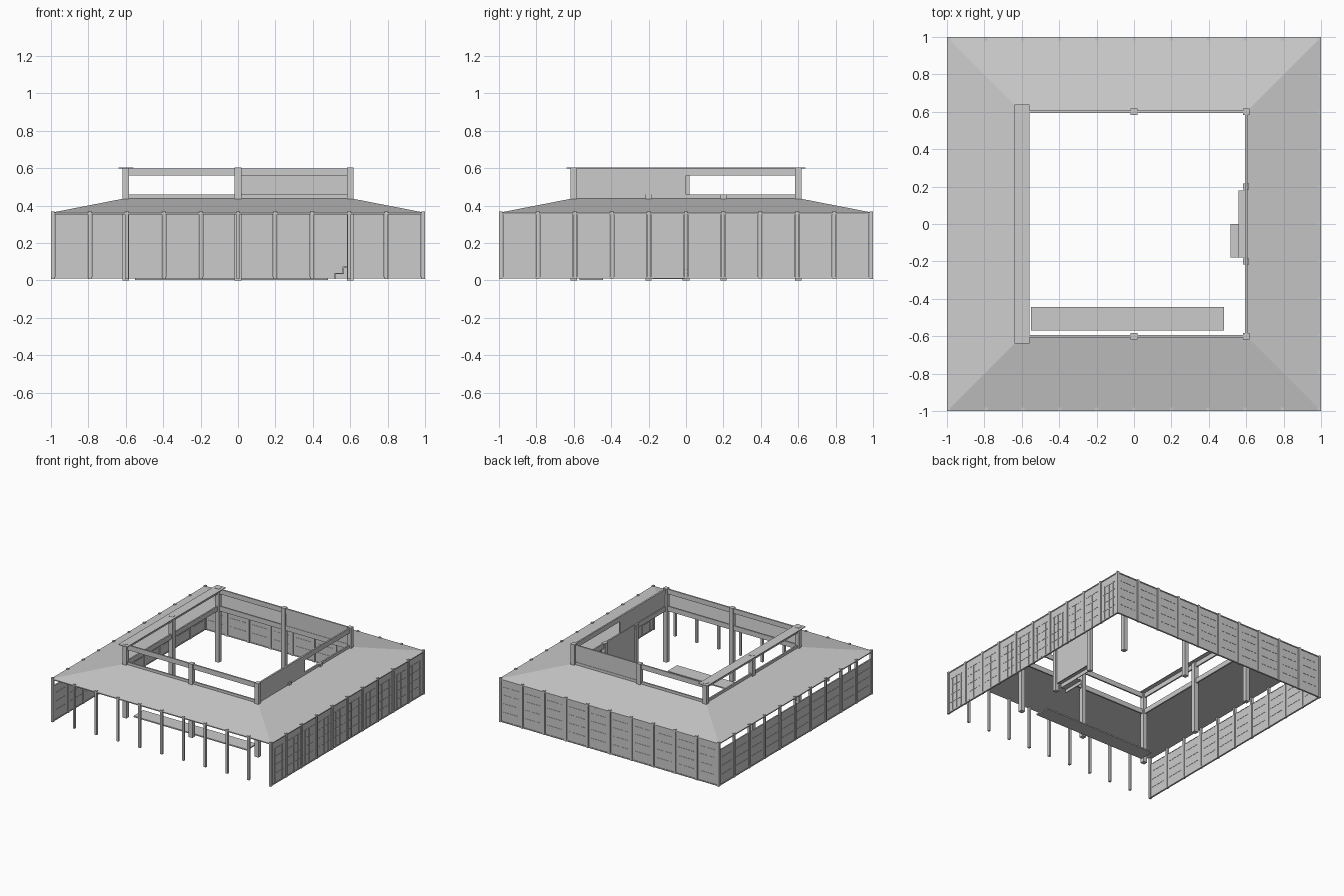
import bpy, bmesh
from mathutils import Matrix

if "Cube" in bpy.data.objects:
    bpy.data.objects.remove(bpy.data.objects["Cube"])


def boxes(name, items):
    """One object made of boxes given as (x0, x1, y0, y1, z0, z1)."""
    bm = bmesh.new()
    for x0, x1, y0, y1, z0, z1 in items:
        m = Matrix.Translation(((x0 + x1) / 2, (y0 + y1) / 2, (z0 + z1) / 2))
        m = m @ Matrix.Diagonal((x1 - x0, y1 - y0, z1 - z0, 1))
        bmesh.ops.create_cube(bm, size=1, matrix=m)
    me = bpy.data.meshes.new(name)
    bm.to_mesh(me)
    bm.free()
    ob = bpy.data.objects.new(name, me)
    bpy.context.collection.objects.link(ob)
    return ob


def post(x, y, top, w=0.018):
    return (x - w, x + w, y - w, y + w, 0, top)


def side(kind, a0, a1, d0, d1, z0, z1):
    """Box along one side: a = distance along it, d = distance from the centre."""
    if kind == "front":
        return (a0, a1, -d1, -d0, z0, z1)
    if kind == "back":
        return (a0, a1, d0, d1, z0, z1)
    if kind == "right":
        return (d0, d1, a0, a1, z0, z1)
    return (-d1, -d0, a0, a1, z0, z1)


# Sloping roof ring around the open courtyard
bm = bmesh.new()
rings = []
for r, z in ((1.0, 0.362), (0.6, 0.44), (0.6, 0.432), (1.0, 0.354)):
    rings.append([bm.verts.new((sx * r, sy * r, z))
                  for sx, sy in ((-1, -1), (1, -1), (1, 1), (-1, 1))])
for k in range(4):
    a, b = rings[k], rings[(k + 1) % 4]
    for i in range(4):
        j = (i + 1) % 4
        bm.faces.new((a[i], a[j], b[j], b[i]))
bmesh.ops.recalc_face_normals(bm, faces=bm.faces)
me = bpy.data.meshes.new("roof")
bm.to_mesh(me)
bm.free()
bpy.context.collection.objects.link(bpy.data.objects.new("roof", me))

# Slim outer posts, eleven to a side
marks = [-0.991 + 0.1982 * i for i in range(11)]
spots = {(round(m, 4), s) for m in marks for s in (-0.991, 0.991)}
spots |= {(s, round(m, 4)) for m in marks for s in (-0.991, 0.991)}
boxes("outer_posts", [(x - 0.009, x + 0.009, y - 0.009, y + 0.009, 0.008, 0.37)
                      for x, y in sorted(spots)])

# Outer walls: boards between posts with thin rails; left wall stops below the eave
for kind, top in (("back", 0.358), ("right", 0.358), ("left", 0.3)):
    boards, rails = [], []
    for a, b in zip(marks, marks[1:]):
        boards.append(side(kind, a + 0.012, b - 0.012, 0.987, 0.994, 0.015, top))
        for z in (0.09, 0.16, 0.23, 0.295):
            rails.append(side(kind, a + 0.03, b - 0.03, 0.985, 0.996, z, z + 0.005))
        if kind == "right":
            for t in (0.25, 0.5, 0.75):
                m = a + (b - a) * t
                rails.append(side(kind, m - 0.003, m + 0.003, 0.985, 0.997, 0.02, 0.3))
    boxes(kind + "_wall_boards", boards)
    boxes(kind + "_wall_rails", rails)
    boxes(kind + "_wall_sill", [side(kind, -0.99, 0.99, 0.984, 0.998, 0.01, 0.018)])

# Tall courtyard columns and the two short ones by the doorway
boxes("courtyard_columns", [post(x, y, 0.605) for x, y in (
    (-0.6, -0.6), (0, -0.6), (0.6, -0.6), (-0.6, 0),
    (-0.6, 0.6), (0, 0.6), (0.6, 0.6))])
boxes("door_columns", [post(0.6, y, 0.46, 0.016) for y in (-0.2, 0.2)])

# Upper and lower beams round the courtyard
for kind in ("front", "back", "left", "right"):
    boxes(kind + "_top_beam", [side(kind, -0.59, 0.59, 0.594, 0.606, 0.56, 0.6)])
    boxes(kind + "_low_beam", [side(kind, -0.59, 0.59, 0.594, 0.606, 0.42, 0.46)])

# Infill panels above the roof
boxes("back_upper_panel", [side("back", 0, 0.6, 0.597, 0.603, 0.46, 0.6)])
boxes("right_upper_panel", [side("right", -0.59, 0, 0.599, 0.608, 0.46, 0.6)])

# Flat cap over the left beam
boxes("left_cap_board", [(-0.64, -0.56, -0.64, 0.64, 0.598, 0.603)])

# Door panel with its steps, and the low plank in front
boxes("door_panel", [(0.596, 0.604, -0.2, 0.2, 0.06, 0.44)])
boxes("door_steps", [(0.56, 0.6, -0.18, 0.18, 0.066, 0.074),
                     (0.56, 0.566, -0.18, 0.18, 0.036, 0.07),
                     (0.515, 0.566, -0.18, 0, 0.034, 0.041),
                     (0.515, 0.521, -0.18, 0, 0.008, 0.038)])
boxes("low_plank", [(-0.55, 0.48, -0.57, -0.445, 0.002, 0.012)])
